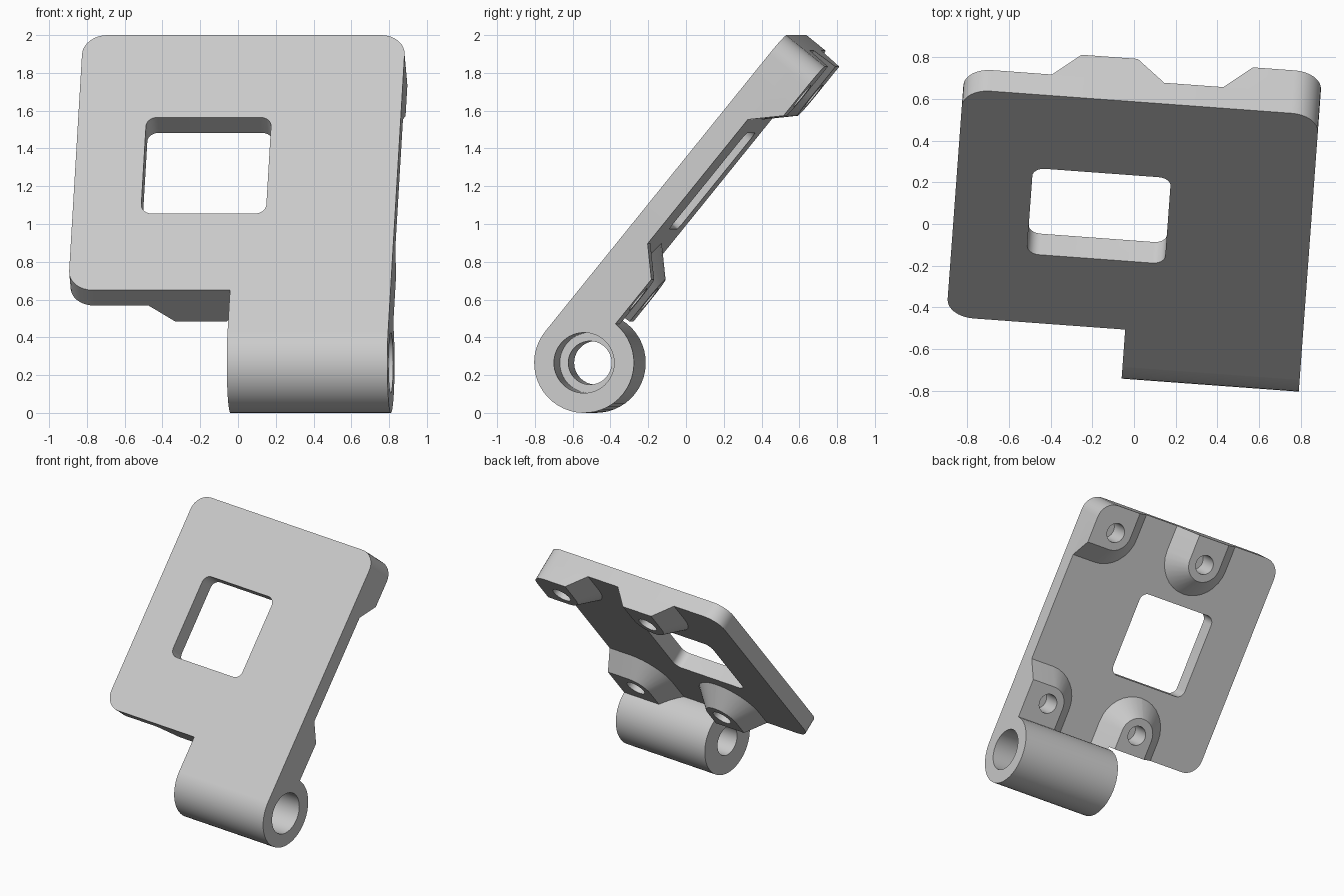
import bpy
import bmesh
from math import cos, sin, pi, radians
from mathutils import Matrix, Vector

if "Cube" in bpy.data.objects:
    bpy.data.objects.remove(bpy.data.objects["Cube"])

# Working frame: x along the hinge axis, y up the slope, z out of the front face
R = 0.265                 # barrel radius, also the front face offset
BACK = 0.135              # back face of the plate
TOP, BOTTOM = 2.018, 0.281
LEFT, RIGHT, STEP = -0.865, 0.847, -0.005
FRAME = (Matrix.Rotation(radians(-4.2), 4, 'Z')
         @ Matrix.Translation((0, -0.479, R))
         @ Matrix.Rotation(radians(51), 4, 'X'))

grey = bpy.data.materials.new("light_grey")
grey.use_nodes = True
grey.diffuse_color = (0.6, 0.6, 0.6, 1)
grey.node_tree.nodes["Principled BSDF"].inputs["Base Color"].default_value = (0.6, 0.6, 0.6, 1)


def loft(name, rings, cyclic=False):
    """Skin a list of equal point rings, with end caps or joined in a loop."""
    bm = bmesh.new()
    loops = [[bm.verts.new(FRAME @ Vector(p)) for p in ring] for ring in rings]
    pairs = list(zip(loops, loops[1:]))
    if cyclic:
        pairs.append((loops[-1], loops[0]))
    else:
        bm.faces.new(loops[0])
        bm.faces.new(loops[-1])
    for a, b in pairs:
        for i in range(len(a)):
            j = (i + 1) % len(a)
            bm.faces.new((a[i], a[j], b[j], b[i]))
    bmesh.ops.recalc_face_normals(bm, faces=bm.faces)
    mesh = bpy.data.meshes.new(name)
    bm.to_mesh(mesh)
    bm.free()
    obj = bpy.data.objects.new(name, mesh)
    obj.data.materials.append(grey)
    bpy.context.collection.objects.link(obj)
    return obj


def rounded(corners, steps=8):
    """Outline from (x, y, radius) corners."""
    pts = []
    for i, (x, y, r) in enumerate(corners):
        p = Vector((x, y))
        if r == 0:
            pts.append(p)
            continue
        a = (Vector(corners[i - 1][:2]) - p).normalized()
        b = (Vector(corners[(i + 1) % len(corners)][:2]) - p).normalized()
        for k in range(steps + 1):
            t = k / steps * pi / 2
            pts.append(p + (a + b) * r - b * r * cos(t) - a * r * sin(t))
    return pts


def rect(x0, x1, y0, y1, r):
    return rounded([(x0, y0, r), (x1, y0, r), (x1, y1, r), (x0, y1, r)])


def at(pts, z):
    return [(p[0], p[1], z) for p in pts]


def prism(name, pts, z0, z1):
    return loft(name, [at(pts, z0), at(pts, z1)])


def boolean(obj, cutter, operation):
    mod = obj.modifiers.new("cut", 'BOOLEAN')
    mod.operation = operation
    mod.solver = 'EXACT'
    mod.object = cutter
    bpy.context.view_layer.objects.active = obj
    bpy.ops.object.modifier_apply(modifier=mod.name)


# Plate with rounded corners, a tab into the barrel and a square window
c = 0.13
outline = rounded([(LEFT, TOP, c), (LEFT, BOTTOM, c), (STEP, BOTTOM, 0),
                   (STEP, 0.2, 0), (RIGHT, 0.2, 0), (RIGHT, TOP, c)])
plate = prism("plate", outline, BACK, R)
window = prism("window_cutter", rect(-0.503, 0.161, 0.802, 1.458, 0.06), 0, 0.4)
boolean(plate, window, 'DIFFERENCE')
cutters = [window]
parts = [plate]

# Neck blending the front face into the barrel
neck = [(0, R), (0.2, R), (0.2, BACK), (0.1, 0.2)]
parts.append(loft("neck", [[(x, y, z) for y, z in neck] for x in (STEP, RIGHT)]))

# Hinge barrel with a stepped bore
profile = [(STEP, R), (RIGHT, R), (RIGHT, 0.16), (0.42, 0.16), (0.42, 0.115), (STEP, 0.115)]
SIDES = 48
parts.append(loft("hinge_barrel",
                  [[(x, r * cos(2 * pi * i / SIDES), r * sin(2 * pi * i / SIDES))
                    for i in range(SIDES)] for x, r in profile], cyclic=True))

# Chamfered screw bosses on the back, trimmed to the plate outline
trim = prism("boss_trim", outline, -0.05, 0.2)
cutters.append(trim)
FAR, PAD, HOLE = 3.0, 0.135, 0.075


def boss(name, x, y, corner, upper):
    rings = []
    for z in (0, BACK):
        r = PAD + z
        x1 = FAR if corner else x + r
        y0, y1 = (y - r, FAR) if upper else (-FAR, y + r)
        rings.append(at(rect(x - r, x1, y0, y1, r * 0.999), z))
    obj = loft(name, rings)
    boolean(obj, trim, 'INTERSECT')
    circle = [(x + HOLE * cos(2 * pi * i / 24), y + HOLE * sin(2 * pi * i / 24)) for i in range(24)]
    drill = prism("drill", circle, -0.05, 0.17)
    boolean(obj, drill, 'DIFFERENCE')
    boolean(plate, drill, 'DIFFERENCE')
    cutters.append(drill)
    parts.append(obj)


for side, x, corner in (("corner", 0.649, True), ("middle", -0.175, False)):
    boss("upper_" + side + "_boss", x, 1.818, corner, True)
    boss("lower_" + side + "_boss", x, 0.433, corner, False)

for obj in cutters:
    bpy.data.objects.remove(obj)

# Smooth the curved walls, keep the edges sharp
bpy.ops.object.select_all(action='DESELECT')
for obj in parts:
    obj.select_set(True)
bpy.context.view_layer.objects.active = plate
bpy.ops.object.shade_smooth_by_angle(angle=radians(25))
